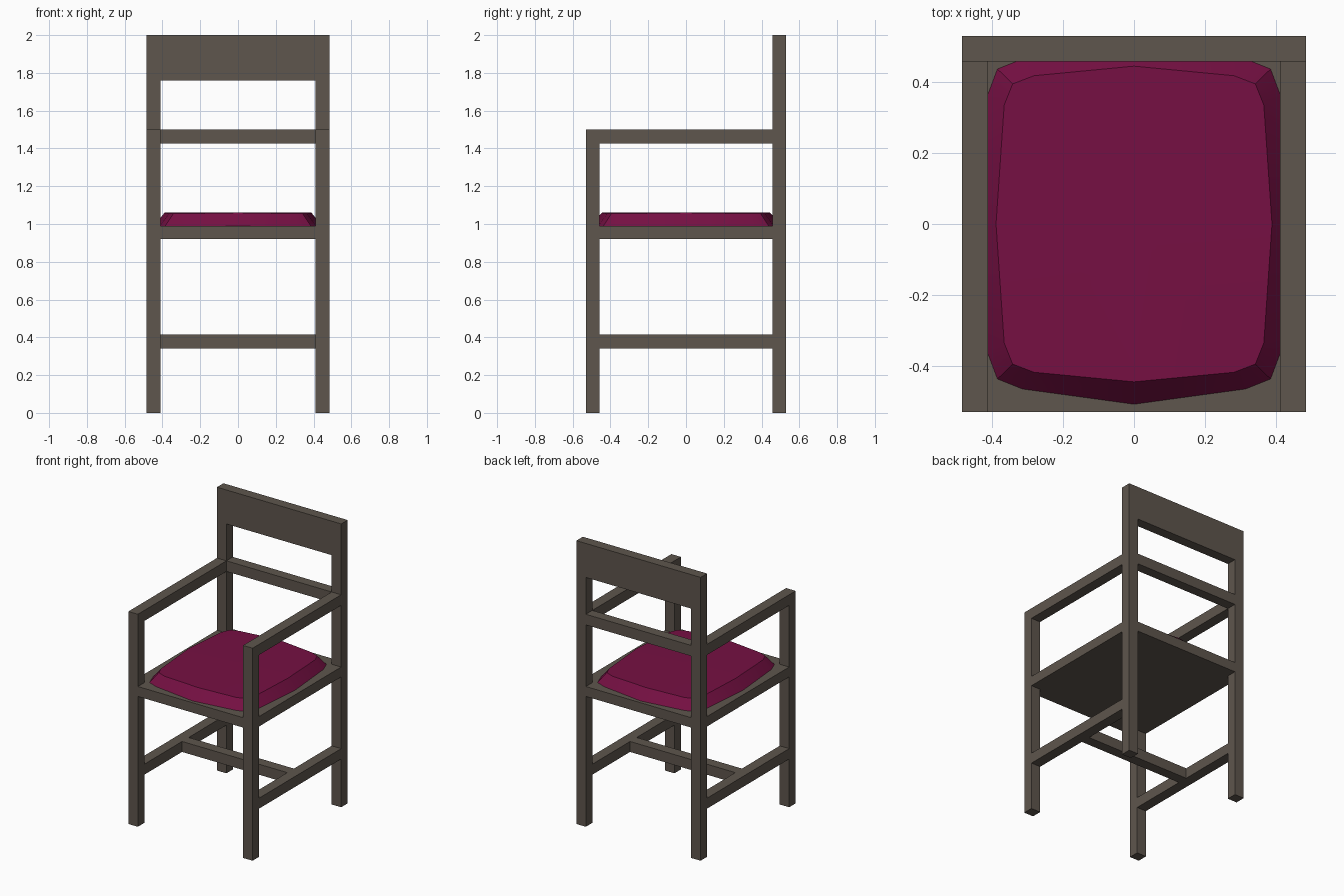
import bpy, bmesh, math

if "Cube" in bpy.data.objects:
    bpy.data.objects.remove(bpy.data.objects["Cube"])

X, Y = 0.485, 0.53        # outer half width and half depth
XI, YI = 0.411, 0.458     # inner faces of the legs


def material(name, rgb):
    m = bpy.data.materials.new(name)
    m.diffuse_color = (*rgb, 1)
    m.use_nodes = True
    m.node_tree.nodes["Principled BSDF"].inputs["Base Color"].default_value = m.diffuse_color
    return m


wood = material("grey_brown_wood", (0.112, 0.092, 0.074))
fabric = material("crimson_fabric", (0.18, 0.005, 0.056))


def finish(name, bm, mat):
    bmesh.ops.recalc_face_normals(bm, faces=bm.faces)
    me = bpy.data.meshes.new(name)
    bm.to_mesh(me)
    bm.free()
    me.materials.append(mat)
    ob = bpy.data.objects.new(name, me)
    bpy.context.collection.objects.link(ob)
    return ob


def bar(name, x0, x1, y0, y1, z0, z1):
    bm = bmesh.new()
    bmesh.ops.create_cube(bm, size=1)
    for v in bm.verts:
        v.co = (x1 if v.co.x > 0 else x0, y1 if v.co.y > 0 else y0, z1 if v.co.z > 0 else z0)
    return finish(name, bm, wood)


# Legs, armrests and side stretchers, mirrored left and right
for side, a, b in (("left", -X, -XI), ("right", XI, X)):
    bar(side + "_front_leg", a, b, -Y, -YI, 0, 1.5)
    bar(side + "_back_leg", a, b, YI, Y, 0, 1.76)
    bar(side + "_armrest", a, b, -YI, YI, 1.425, 1.5)
    bar(side + "_stretcher", a, b, -YI, YI, 0.34, 0.414)

# Cross stretcher, back rail and headboard
bar("cross_stretcher", -XI, XI, -0.037, 0.037, 0.34, 0.414)
bar("back_rail", -XI, XI, YI, Y, 1.425, 1.5)
bar("headboard", -X, X, YI, Y, 1.76, 2.0)

# Seat board, notched around the four legs
bm = bmesh.new()
outline = []
for sx, sy in ((1, 1), (-1, 1), (-1, -1), (1, -1)):
    corner = [(X * sx, YI * sy), (XI * sx, YI * sy), (XI * sx, Y * sy)]
    outline += corner if sx * sy > 0 else corner[::-1]
face = bm.faces.new([bm.verts.new((x, y, 0.92)) for x, y in outline])
top = bmesh.ops.extrude_face_region(bm, geom=[face])["geom"]
bmesh.ops.translate(bm, vec=(0, 0, 0.07), verts=[g for g in top if isinstance(g, bmesh.types.BMVert)])
finish("seat_board", bm, wood)


# Cushion: bulging rounded rectangle, sloping in to a slightly domed top
def ring(bm, quarter):
    pts = quarter[:-1]                                       # +x to just before +y
    pts += [(-x, y, z) for x, y, z in quarter[:0:-1]]        # +y to just before -x
    pts += [(-x, -y, z) for x, y, z in quarter[:-1]]         # -x to just before -y
    pts += [(x, -y, z) for x, y, z in quarter[:0:-1]]        # -y back to +x
    return [bm.verts.new(p) for p in pts]


bm = bmesh.new()
low = ring(bm, [(0.445, 0, 0.99), (0.413, 0.362, 0.99), (0.385, 0.437, 0.99),
                (0.315, 0.465, 0.99), (0, 0.508, 0.99)])
high = ring(bm, [(0.389, 0, 1.06), (0.366, 0.335, 1.055), (0.342, 0.395, 1.055),
                 (0.282, 0.418, 1.055), (0, 0.445, 1.06)])
centre = bm.verts.new((0, 0, 1.061))
n = len(low)
for i in range(n):
    j = (i + 1) % n
    bm.faces.new((low[i], low[j], high[j], high[i]))
    bm.faces.new((high[i], high[j], centre))
bm.faces.new(low[::-1])
cushion = finish("cushion", bm, fabric)
bpy.context.view_layer.objects.active = cushion
cushion.select_set(True)
bpy.ops.object.shade_smooth_by_angle(angle=math.radians(30))
